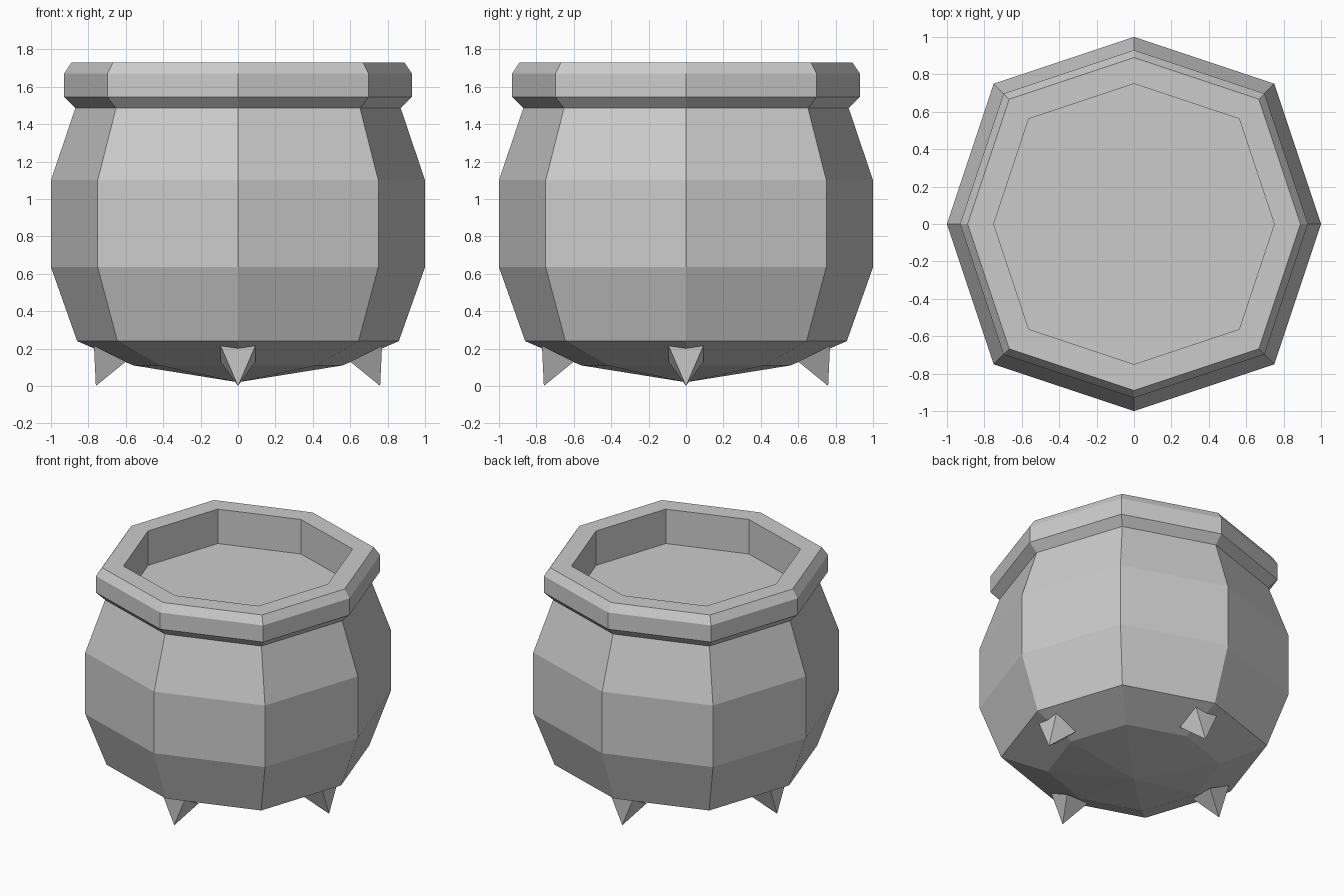
import bpy, bmesh, math

if "Cube" in bpy.data.objects:
    bpy.data.objects.remove(bpy.data.objects["Cube"])

def make_object(name, bm):
    bmesh.ops.recalc_face_normals(bm, faces=bm.faces)
    me = bpy.data.meshes.new(name)
    bm.to_mesh(me)
    bm.free()
    ob = bpy.data.objects.new(name, me)
    bpy.context.collection.objects.link(ob)
    return ob

# slightly squared octagon: corners on the axes at 1, diagonals at (0.75, 0.75)
OCTAGON = [(1, 0), (.75, .75), (0, 1), (-.75, .75),
           (-1, 0), (-.75, -.75), (0, -1), (.75, -.75)]

def lathe(name, profile):
    """Stack octagon rings from (radius, z) pairs; radius 0 closes to a point."""
    bm = bmesh.new()
    rings = []
    for r, z in profile:
        if r == 0:
            rings.append([bm.verts.new((0, 0, z))] * 8)
        else:
            rings.append([bm.verts.new((x * r, y * r, z)) for x, y in OCTAGON])
    for a, b in zip(rings, rings[1:]):
        for i in range(8):
            j = (i + 1) % 8
            quad = dict.fromkeys((a[i], a[j], b[j], b[i]))
            bm.faces.new(list(quad))
    return make_object(name, bm)

# pot: underside, belly, flared rim and recessed top
lathe("pot", [(0, .02), (.56, .11), (.86, .24), (1, .635), (1, 1.10),
              (.87, 1.485), (.93, 1.545), (.93, 1.67), (.89, 1.73),
              (.75, 1.73), (.75, 1.47), (0, 1.47)])

# four spike feet, one under each axis corner
for k, side in enumerate(("right", "back", "left", "front")):
    bm = bmesh.new()
    base = [bm.verts.new(p) for p in
            ((.77, -.093, .215), (.77, .093, .215), (.6, .093, .13), (.6, -.093, .13))]
    tip = bm.verts.new((.76, 0, 0))
    bm.faces.new(base)
    for i in range(4):
        bm.faces.new((base[i], base[(i + 1) % 4], tip))
    foot = make_object(side + "_foot", bm)
    foot.rotation_euler.z = k * math.pi / 2
